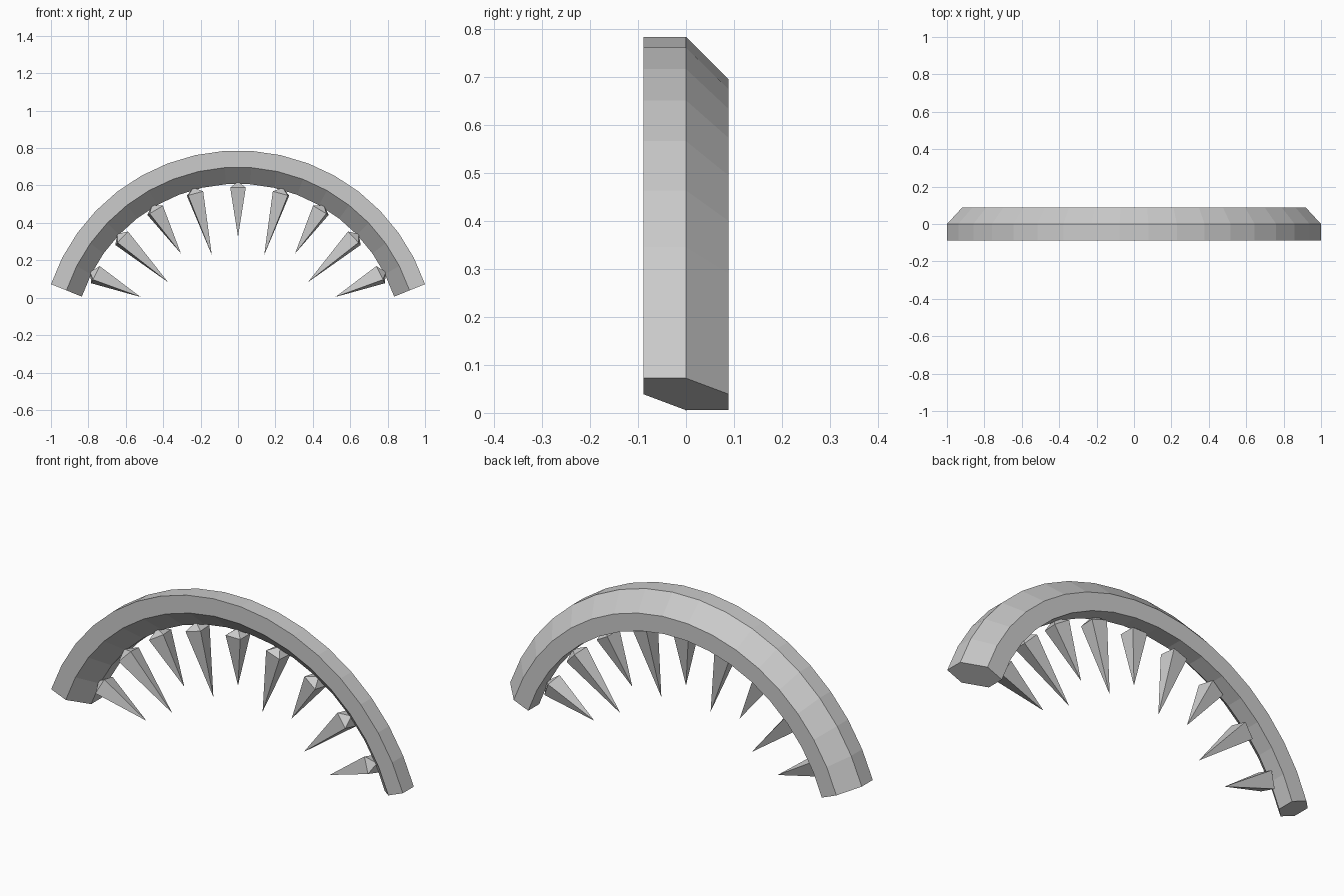
import bpy, bmesh, math
from mathutils import Vector

cube = bpy.data.objects.get("Cube")
if cube:
    bpy.data.objects.remove(cube, do_unlink=True)

grey = bpy.data.materials.new("plain grey")
grey.use_nodes = True
grey.diffuse_color = (0.6, 0.6, 0.6, 1)
grey.node_tree.nodes["Principled BSDF"].inputs["Base Color"].default_value = (0.6, 0.6, 0.6, 1)


def finish(bm, name):
    bmesh.ops.recalc_face_normals(bm, faces=bm.faces)
    mesh = bpy.data.meshes.new(name)
    bm.to_mesh(mesh)
    bm.free()
    mesh.materials.append(grey)
    obj = bpy.data.objects.new(name, mesh)
    bpy.context.collection.objects.link(obj)
    return obj


# Arch: slanted six-sided section swept along a circular arc
SEGMENTS = 17
RADIUS, CENTRE_Z = 1.057, -0.27
SWEEP, LEAN = math.radians(71.1), math.radians(68)
H = 0.089
section = [(-H, 0), (0, 0), (H, -H), (H, -2 * H), (0, -2 * H), (-H, -H)]
bm = bmesh.new()
rings = []
for i in range(SEGMENTS + 1):
    t = 2 * i / SEGMENTS - 1
    outer = Vector((RADIUS * math.sin(t * SWEEP), 0, CENTRE_Z + RADIUS * math.cos(t * SWEEP)))
    normal = Vector((math.sin(t * LEAN), 0, math.cos(t * LEAN)))
    rings.append([bm.verts.new(outer + normal * offset + Vector((0, y, 0))) for y, offset in section])
for r0, r1 in zip(rings, rings[1:]):
    for j in range(6):
        k = (j + 1) % 6
        bm.faces.new((r0[j], r0[k], r1[k], r1[j]))
bm.faces.new(rings[0])
bm.faces.new(rings[-1])
finish(bm, "arch")


# Spikes: square pyramids with a shallow pointed cap
def spike(name, base, tip, twist):
    base, tip = Vector((base[0], 0, base[1])), Vector((tip[0], 0, tip[1]))
    axis = (tip - base).normalized()
    depth = Vector((0, 1, 0))
    across = axis.cross(depth)
    bm = bmesh.new()
    corners = []
    for k in range(4):
        a = math.radians(45 + 90 * k + twist)
        corners.append(bm.verts.new(base + (across * math.cos(a) + depth * math.sin(a)) * 0.059))
    apex = bm.verts.new(base - axis * 0.033)
    point = bm.verts.new(tip)
    for k in range(4):
        for v in (apex, point):
            bm.faces.new((corners[k], corners[(k + 1) % 4], v))
    finish(bm, name)


spike("centre_spike", (0, 0.588), (0, 0.325), 0)
pairs = [
    ("upper", (0.23, 0.557), (0.14, 0.228), -5),
    ("middle", (0.443, 0.467), (0.305, 0.236), -10),
    ("lower", (0.622, 0.318), (0.374, 0.083), -12),
    ("end", (0.762, 0.123), (0.521, 0.004), -15),
]
for label, base, tip, twist in pairs:
    for side, s in (("left", 1), ("right", -1)):
        spike(f"{label}_{side}_spike", (base[0] * s, base[1]), (tip[0] * s, tip[1]), twist * s)
